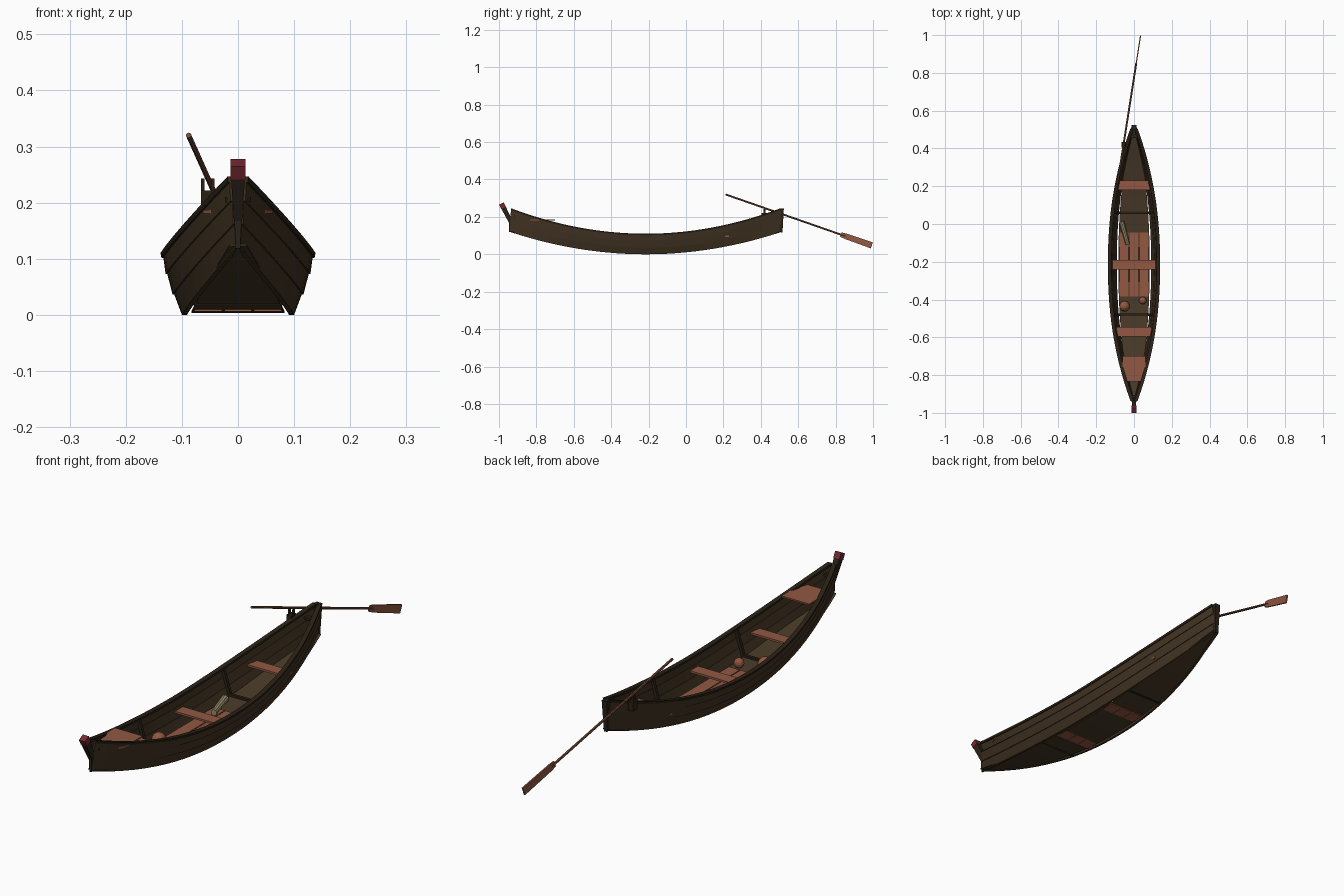
import bpy, bmesh, math
from mathutils import Vector

if "Cube" in bpy.data.objects:
    bpy.data.objects.remove(bpy.data.objects["Cube"])

CY, HALF = -0.215, 0.725          # hull centre and half length along y


def material(name, r, g, b):
    m = bpy.data.materials.new(name)
    lin = [((c / 255 + 0.055) / 1.055) ** 2.4 for c in (r, g, b)]
    m.diffuse_color = (*lin, 1)
    m.use_nodes = True
    m.node_tree.nodes["Principled BSDF"].inputs["Base Color"].default_value = m.diffuse_color
    return m


HULL = material("dark_hull_wood", 64, 50, 33)
FLOOR = material("floor_wood", 72, 57, 39)
FRAME = material("blackened_wood", 42, 33, 22)
PLANK = material("red_brown_wood", 146, 88, 66)
SHAFT = material("oar_wood", 118, 74, 56)
RED = material("faded_red", 118, 40, 48)
CLOTH = material("pale_cloth", 150, 140, 106)


def finish(name, bm, mat):
    bmesh.ops.recalc_face_normals(bm, faces=bm.faces)
    me = bpy.data.meshes.new(name)
    bm.to_mesh(me)
    bm.free()
    me.materials.append(mat)
    ob = bpy.data.objects.new(name, me)
    bpy.context.collection.objects.link(ob)
    return ob


def loft(name, rings, mat):
    """Skin a list of equal closed rings and cap both ends."""
    bm = bmesh.new()
    vs = [[bm.verts.new(p) for p in r] for r in rings]
    n = len(vs[0])
    for a, b in zip(vs, vs[1:]):
        for i in range(n):
            j = (i + 1) % n
            bm.faces.new((a[i], a[j], b[j], b[i]))
    bm.faces.new(vs[0])
    bm.faces.new(vs[-1])
    return finish(name, bm, mat)


def box(name, x0, x1, y0, y1, z0, z1, mat):
    return loft(name, [[(x0, y0, z), (x1, y0, z), (x1, y1, z), (x0, y1, z)]
                       for z in (z0, z1)], mat)


def beam(name, p, q, size0, size1, mat):
    """Tapered bar from p to q; sizes are (sideways, other) full widths."""
    p, q = Vector(p), Vector(q)
    d = (q - p).normalized()
    side = Vector((1, 0, 0))
    side = (side - d * side.dot(d)).normalized()
    up = d.cross(side)
    rings = [[c + side * (a * s[0] / 2) + up * (b * s[1] / 2)
              for a, b in ((-1, -1), (1, -1), (1, 1), (-1, 1))]
             for c, s in ((p, size0), (q, size1))]
    return loft(name, rings, mat)


def rod(name, p, q, r0, r1, sides, mat):
    p, q = Vector(p), Vector(q)
    bm = bmesh.new()
    bmesh.ops.create_cone(bm, cap_ends=True, segments=sides, radius1=r0,
                          radius2=r1, depth=(q - p).length)
    bm.transform((q - p).to_track_quat('Z', 'Y').to_matrix().to_4x4())
    bmesh.ops.translate(bm, verts=bm.verts, vec=(p + q) / 2)
    return finish(name, bm, mat)


# Hull shape: outer surface point at station t (-1..1), height v (0..1)
def width(t):
    return 1 - abs(t) ** 2.2


def skin(t, v, inset=0.0):
    w = width(t)
    low, top = 0.004 + 0.096 * w, 0.018 + 0.119 * w
    x = low + (top - low) * v + 0.005 * w * math.sin(math.pi * v)
    z = 0.12 * t * t + v * (0.109 + 0.016 * t * t)
    y = CY + t * (HALF - 0.004 + 0.006 * (1 - v))
    return Vector((max(x - inset, 0.001), y, z))


STATIONS = [-1 + i / 14 for i in range(29)]


def mirror(p, s):
    return (p.x * s, p.y, p.z)


for s, side in ((1, "right"), (-1, "left")):
    # Overlapping side planks
    for k, row in enumerate(("lower", "middle", "upper")):
        v0, v1 = k / 3, (k + 1) / 3
        loft(f"{row}_side_plank_{side}",
             [[mirror(p, s) for p in (skin(t, v0), skin(t, v1, 0.003),
                                      skin(t, v1, 0.011), skin(t, v0, 0.009))]
              for t in STATIONS], HULL)
    # Dark inner rail along the top edge
    loft(f"rail_{side}",
         [[mirror(p, s) for p in (skin(t, 0.93, -0.001), skin(t, 1.01, -0.001),
                                  skin(t, 1.01, 0.018), skin(t, 0.93, 0.016))]
          for t in STATIONS], FRAME)

# Curved bottom, slightly narrower than the sides
rings = []
for t in STATIONS:
    h, y, z = 0.015 + 0.068 * width(t), CY + t * HALF, 0.003 + 0.12 * t * t
    rings.append([(-h, y, z), (h, y, z), (h, y, z + 0.003), (-h, y, z + 0.003)])
loft("bottom", rings, FLOOR)

# Ribs: floor bar and two side posts
for n, y in enumerate((0.06, -0.48)):
    t = (y - CY) / HALF
    fz, h = 0.006 + 0.12 * t * t, skin(t, 0.05, 0.006).x
    box(f"rib_floor_bar_{n}", -h, h, y - 0.006, y + 0.006, fz - 0.004, fz + 0.008, FRAME)
    for s in (1, -1):
        beam(f"rib_post_{n}_{'right' if s > 0 else 'left'}",
             mirror(skin(t, 0.05, 0.014), s), mirror(skin(t, 0.97, 0.014), s),
             (0.012, 0.012), (0.012, 0.012), FRAME)

# Loose floor boards
for n, x in enumerate((-0.053, 0, 0.053)):
    box(f"floor_board_{n}", x - 0.0245, x + 0.0245, -0.385, -0.045, 0.006, 0.016, PLANK)

# Seats across the hull
for n, (y, h, z) in enumerate(((0.205, 0.086, 0.097), (-0.215, 0.114, 0.06), (-0.57, 0.093, 0.085))):
    box(f"seat_{n}", -h, h, y - 0.025, y + 0.025, z - 0.004, z + 0.004, PLANK)

# Front deck plate
deck = [(-0.062, -0.70), (0.062, -0.70), (0.062, -0.80), (0.047, -0.835),
        (-0.047, -0.835), (-0.062, -0.80)]
loft("front_deck", [[(x, y, z) for x, y in deck] for z in (0.181, 0.187)], PLANK)

# Front post with red cap, and rear post
beam("front_post_foot", (0, -0.935, 0.118), (0, -0.935, 0.18), (0.008, 0.022), (0.014, 0.022), FRAME)
beam("front_post", (0, -0.927, 0.155), (0, -0.976, 0.25), (0.012, 0.022), (0.025, 0.026), FRAME)
beam("front_post_cap", (0, -0.975, 0.248), (0, -0.987, 0.271), (0.027, 0.028), (0.027, 0.028), RED)
beam("rear_post", (0, 0.505, 0.118), (0, 0.512, 0.245), (0.014, 0.022), (0.024, 0.022), FRAME)
box("front_cross_piece", -0.022, 0.022, -0.92, -0.905, 0.20, 0.21, FRAME)
box("rear_cross_piece", -0.024, 0.024, 0.455, 0.475, 0.195, 0.205, FRAME)

# Oar rest: base and two pins
box("oar_rest_base", -0.066, -0.044, 0.405, 0.435, 0.185, 0.222, FRAME)
for n, x in enumerate((-0.066, -0.048)):
    box(f"oar_rest_pin_{n}", x, x + 0.006, 0.414, 0.426, 0.215, 0.243, FRAME)

# Steering oar
grip, tip = Vector((-0.088, 0.212, 0.32)), Vector((0.034, 0.993, 0.048))
neck = grip.lerp(tip, 0.79)
rod("oar_shaft", grip, grip.lerp(tip, 0.82), 0.005, 0.005, 8, SHAFT)
d = (tip - grip).normalized()
up = (Vector((0, 0, 1)) - d * d.z).normalized()
thin = d.cross(up)
loft("oar_blade", [[c + up * (a * h) + thin * (b * 0.003)
                    for a, b in ((-1, -1), (1, -1), (1, 1), (-1, 1))]
                   for c, h in ((neck, 0.012), (grip.lerp(tip, 0.82), 0.015), (tip, 0.017))], PLANK)

# Two round pots
for n, (x, y, z, r) in enumerate(((-0.05, -0.435, 0.042, 0.028), (0.046, -0.405, 0.032, 0.02))):
    bm = bmesh.new()
    bmesh.ops.create_uvsphere(bm, u_segments=12, v_segments=8, radius=r)
    bmesh.ops.translate(bm, verts=bm.verts, vec=(x, y, z))
    finish(f"pot_{n}", bm, PLANK)

# Rolled cloth
rod("cloth_roll", (-0.066, 0.012, 0.032), (-0.033, -0.108, 0.03), 0.015, 0.012, 10, CLOTH)
